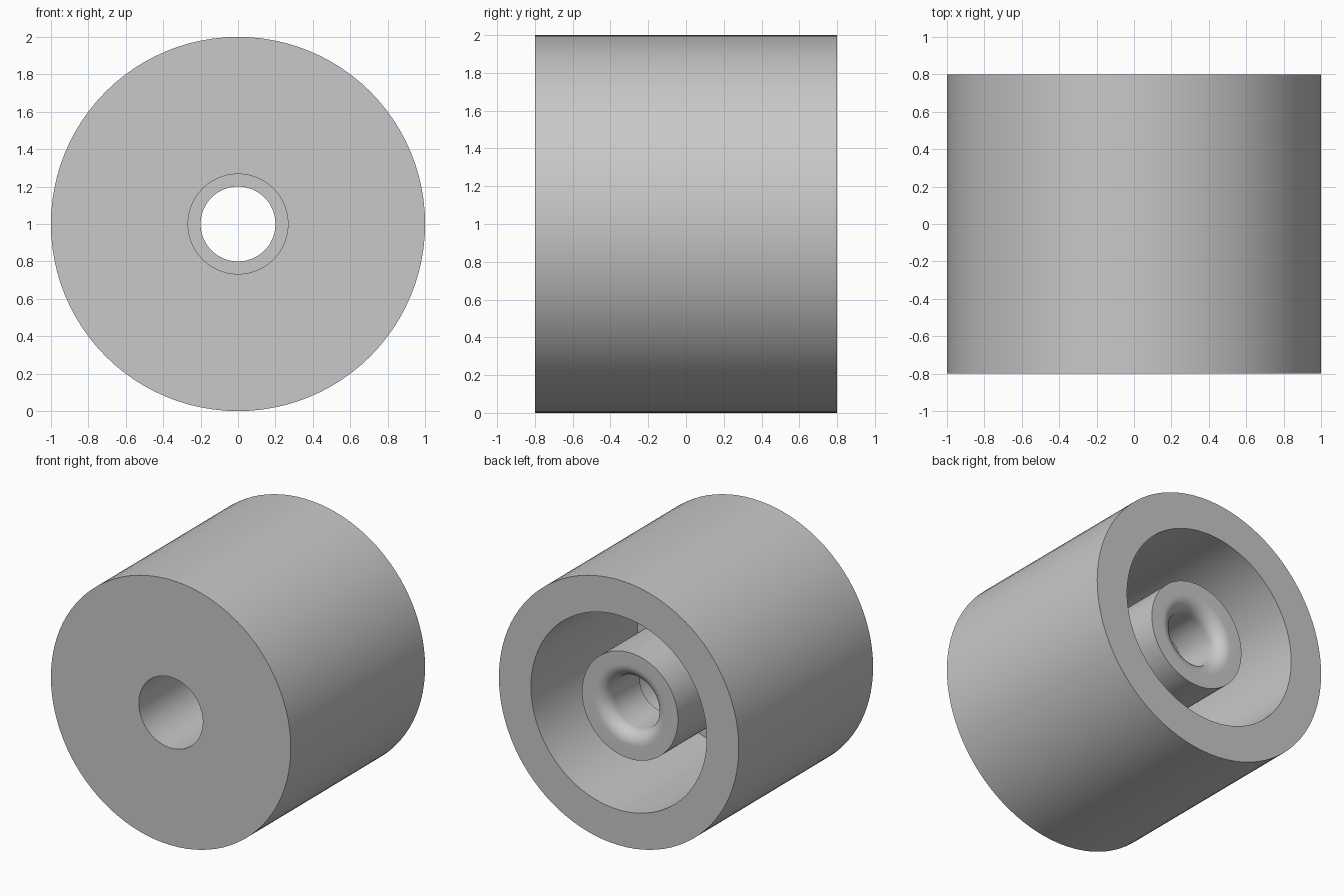
import bpy, bmesh, math
from mathutils import Matrix

SEGMENTS = 96

cube = bpy.data.objects.get("Cube")
if cube:
    bpy.data.objects.remove(cube, do_unlink=True)

# Single grey material
grey = bpy.data.materials.new("plain grey")
grey.use_nodes = True
colour = (0.58, 0.58, 0.58, 1)
grey.diffuse_color = colour
grey.node_tree.nodes["Principled BSDF"].inputs["Base Color"].default_value = colour

# Main dimensions
FRONT, BACK = -0.8, 0.8
OUTER, CAVITY, HUB, BORE, THROAT = 1.0, 0.733, 0.4, 0.267, 0.2
CAVITY_FLOOR, HUB_END, BORE_END = -0.467, 0.667, 0.267
FILLET = 0.1

# Closed profile as (radius, y): shell, rear cavity, recessed hub
profile = [(BORE, FRONT), (OUTER, FRONT), (OUTER, BACK), (CAVITY, BACK),
           (CAVITY, CAVITY_FLOOR), (HUB, CAVITY_FLOOR), (HUB, HUB_END)]
# Rounded mouth of the hub
for i in range(13):
    a = math.pi / 2 * (1 + i / 12)
    profile.append((THROAT + FILLET + FILLET * math.cos(a),
                    HUB_END - FILLET + FILLET * math.sin(a)))
# Narrow throat, then step out to the front bore
profile += [(THROAT, BORE_END), (BORE, BORE_END)]

# Revolve the profile around the y axis
bm = bmesh.new()
verts = [bm.verts.new((r, y, 0)) for r, y in profile]
edges = [bm.edges.new((v, verts[(i + 1) % len(verts)])) for i, v in enumerate(verts)]
bmesh.ops.spin(bm, geom=verts + edges, cent=(0, 0, 0), axis=(0, 1, 0),
               angle=2 * math.pi, steps=SEGMENTS, use_merge=False)
bmesh.ops.remove_doubles(bm, verts=bm.verts, dist=0.0001)
bmesh.ops.recalc_face_normals(bm, faces=bm.faces)
bmesh.ops.transform(bm, matrix=Matrix.Translation((0, 0, OUTER)), verts=bm.verts)

mesh = bpy.data.meshes.new("hollow_roller")
bm.to_mesh(mesh)
bm.free()
mesh.materials.append(grey)
roller = bpy.data.objects.new("hollow_roller", mesh)
bpy.context.collection.objects.link(roller)

# Smooth round walls, sharp rims
bpy.ops.object.select_all(action='DESELECT')
roller.select_set(True)
bpy.context.view_layer.objects.active = roller
bpy.ops.object.shade_smooth_by_angle(angle=math.radians(30))
